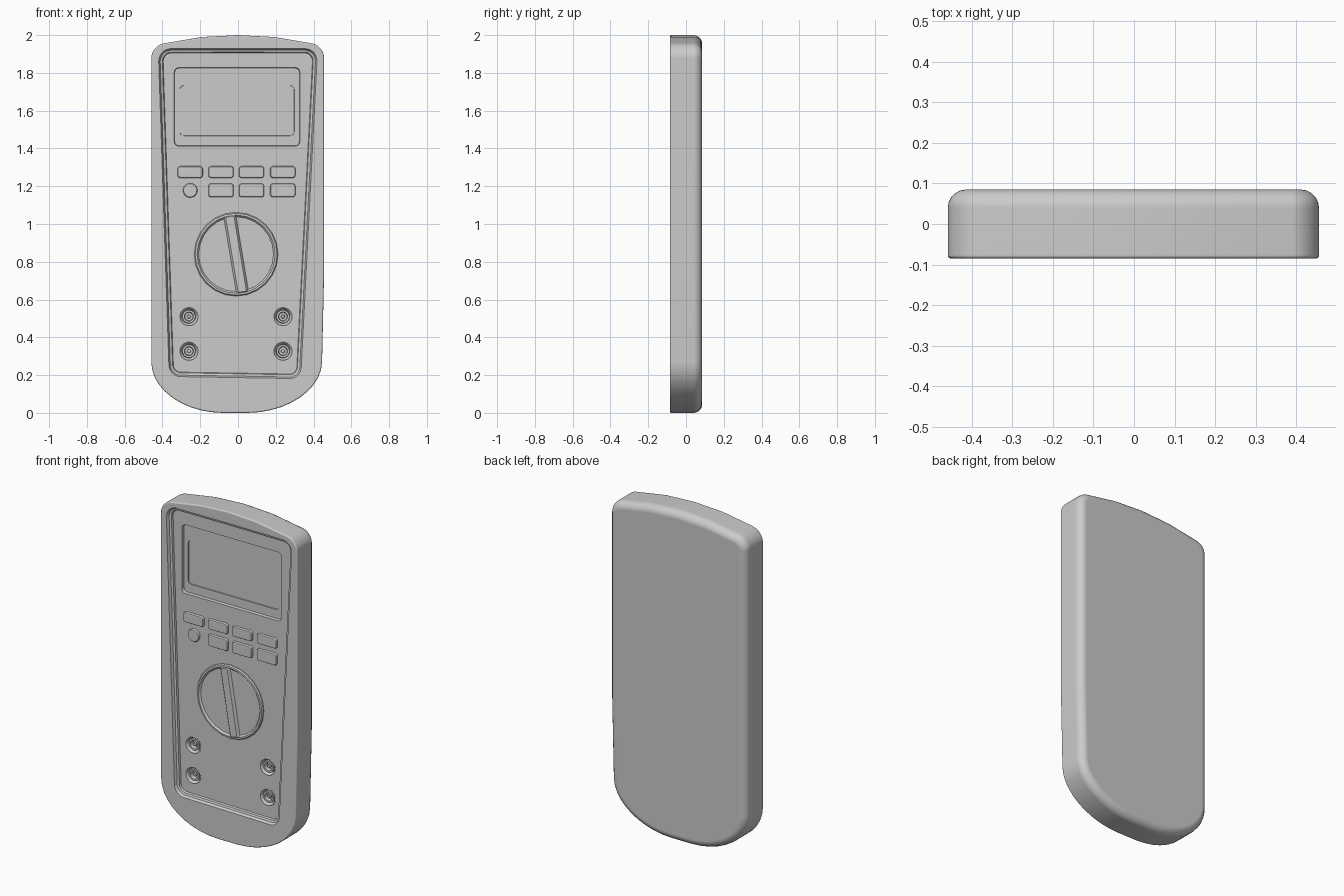
import bpy, bmesh, math
from mathutils import Vector

if "Cube" in bpy.data.objects:
    bpy.data.objects.remove(bpy.data.objects["Cube"])

FRONT, BACK, FLOOR = -0.085, 0.085, -0.055


def corner(a, p, b, n=10):
    """Elliptical blend from a to b, turning at p."""
    a, p, b = Vector(a), Vector(p), Vector(b)
    h, k = a.lerp(p, 0.55), b.lerp(p, 0.55)
    return [a * (1-t)**3 + h * 3*t*(1-t)**2 + k * 3*t*t*(1-t) + b * t**3
            for t in (i / n for i in range(n + 1))]


def inset(pts, d):
    out = []
    for i, p in enumerate(pts):
        t = (pts[(i + 1) % len(pts)] - pts[i - 1]).normalized()
        out.append(p + Vector((-t.y, t.x)) * d)
    return out


def circle(cx, cz, r, n=32):
    return [Vector((cx + r * math.cos(2*math.pi*i/n), cz + r * math.sin(2*math.pi*i/n)))
            for i in range(n)]


def rect(cx, cz, w, h, r):
    x0, x1, z0, z1 = cx - w/2, cx + w/2, cz - h/2, cz + h/2
    return (corner((x0, z0+r), (x0, z0), (x0+r, z0), 4) + corner((x1-r, z0), (x1, z0), (x1, z0+r), 4)
            + corner((x1, z1-r), (x1, z1), (x1-r, z1), 4) + corner((x0+r, z1), (x0, z1), (x0, z1-r), 4))


def loft(name, rings, smooth=True):
    """Closed solid through rings of (outline, y)."""
    bm = bmesh.new()
    loops = [[bm.verts.new((p.x, y, p.y)) for p in pts] for pts, y in rings]
    n = len(loops[0])
    for a, b in zip(loops, loops[1:]):
        for i in range(n):
            j = (i + 1) % n
            bm.faces.new((a[i], a[j], b[j], b[i]))
    bm.faces.new(loops[0])
    bm.faces.new(loops[-1])
    bmesh.ops.recalc_face_normals(bm, faces=bm.faces)
    me = bpy.data.meshes.new(name)
    bm.to_mesh(me)
    bm.free()
    ob = bpy.data.objects.new(name, me)
    bpy.context.collection.objects.link(ob)
    if smooth:
        finish(ob)
    return ob


def select(ob):
    bpy.ops.object.select_all(action='DESELECT')
    ob.select_set(True)
    bpy.context.view_layer.objects.active = ob


def finish(ob):
    select(ob)
    bpy.ops.object.shade_smooth_by_angle(angle=math.radians(32))
    wn = ob.modifiers.new("weighted", 'WEIGHTED_NORMAL')
    wn.keep_sharp = True


def cut(ob, rings):
    c = loft("cutter", rings, smooth=False)
    c.hide_render = True
    m = ob.modifiers.new("cut", 'BOOLEAN')
    m.operation, m.solver, m.object = 'DIFFERENCE', 'EXACT', c
    select(ob)
    bpy.ops.object.modifier_apply(modifier=m.name)
    bpy.data.objects.remove(c)


# Case: rounded outline, wide back bevel, fine front bevel, sunken face
V = Vector
outline = (corner((-.459, .27), (-.459, .003), (-.08, .0)) + corner((.05, .0), (.44, .003), (.445, .27))
           + [V((.456, .75))] + corner((.456, 1.88), (.455, 1.945), (.39, 1.957))
           + [V((.19, 1.99)), V((0, 2)), V((-.19, 1.99))]
           + corner((-.39, 1.957), (-.458, 1.945), (-.459, 1.88)))
panel = (corner((-.366, .25), (-.362, .198), (-.31, .192)) + corner((.28, .182), (.33, .185), (.335, .24))
         + [V((.361, .75))] + corner((.418, 1.86), (.42, 1.925), (.36, 1.928))
         + [V((.19, 1.929)), V((0, 1.93)), V((-.19, 1.929))]
         + corner((-.36, 1.928), (-.42, 1.925), (-.42, 1.86)))
rings = []
for r, y, s, angles in ((.045, BACK, -1, range(6)), (.008, FRONT, 1, range(5, -1, -1))):
    for k in angles:
        a = k / 5 * math.pi / 2
        rings.append((inset(outline, r * (1 - math.sin(a))), y + s * r * (1 - math.cos(a))))
rings += [(panel, FRONT), (inset(panel, .008), -.07), (inset(panel, .02), -.066), (inset(panel, .024), FLOOR)]
case = loft("case", rings, smooth=False)

# Display: sunken surround with a deeper window
jacks = [(x, z) for x in (-.26, .238) for z in (.327, .51)]
cut(case, [(rect(-.005, 1.62, .67, .42, .025), -.07), (rect(-.005, 1.62, .66, .41, .022), FLOOR + .018)])
cut(case, [(rect(-.005, 1.6, .61, .27, .02), -.05), (rect(-.005, 1.6, .604, .264, .02), FLOOR + .024)])
for x, z in jacks:
    cut(case, [(circle(x, z, .05), -.07), (circle(x, z, .05), FLOOR + .033)])
finish(case)

# Sockets: dished flange, collar and centre pin
for x, z in jacks:
    profile = [(.0515, .034), (.0515, -.001), (.048, -.003), (.044, 0), (.036, .016), (.034, .004),
               (.024, .004), (.021, .028), (.01, .028), (.009, .01), (.002, .009)]
    loft("socket", [(circle(x, z, r), FLOOR + d) for r, d in profile])


# Push buttons
def button(name, shape):
    loft(name, [(shape, FLOOR + .005), (shape, FLOOR - .008),
                (inset(shape, .003), FLOOR - .013), (inset(shape, .009), FLOOR - .015)])


for z, h, xs in ((1.275, .062, (-.253, -.09, .072, .237)), (1.178, .072, (-.09, .072, .237))):
    for x in xs:
        button("button", rect(x, z, .133, h, .014))
button("round_button", circle(-.253, 1.178, .038))

# Rotary dial with rim and dished face
dial = [(.222, .005), (.222, -.006), (.217, -.013), (.207, -.014), (.198, -.004), (.002, -.004)]
loft("dial", [(circle(-.01, .84, r, 24), FLOOR + d) for r, d in dial])

# Slanted grip across the dial
grip = []
for w, h, d in ((.07, .41, 0), (.052, .41, -.015), (.044, .402, -.019)):
    grip.append((rect(0, 0, w, h, .006), d))
bar = loft("dial_grip", grip)
bar.location = (-.01, FLOOR, .84)
bar.rotation_euler.y = -.165
